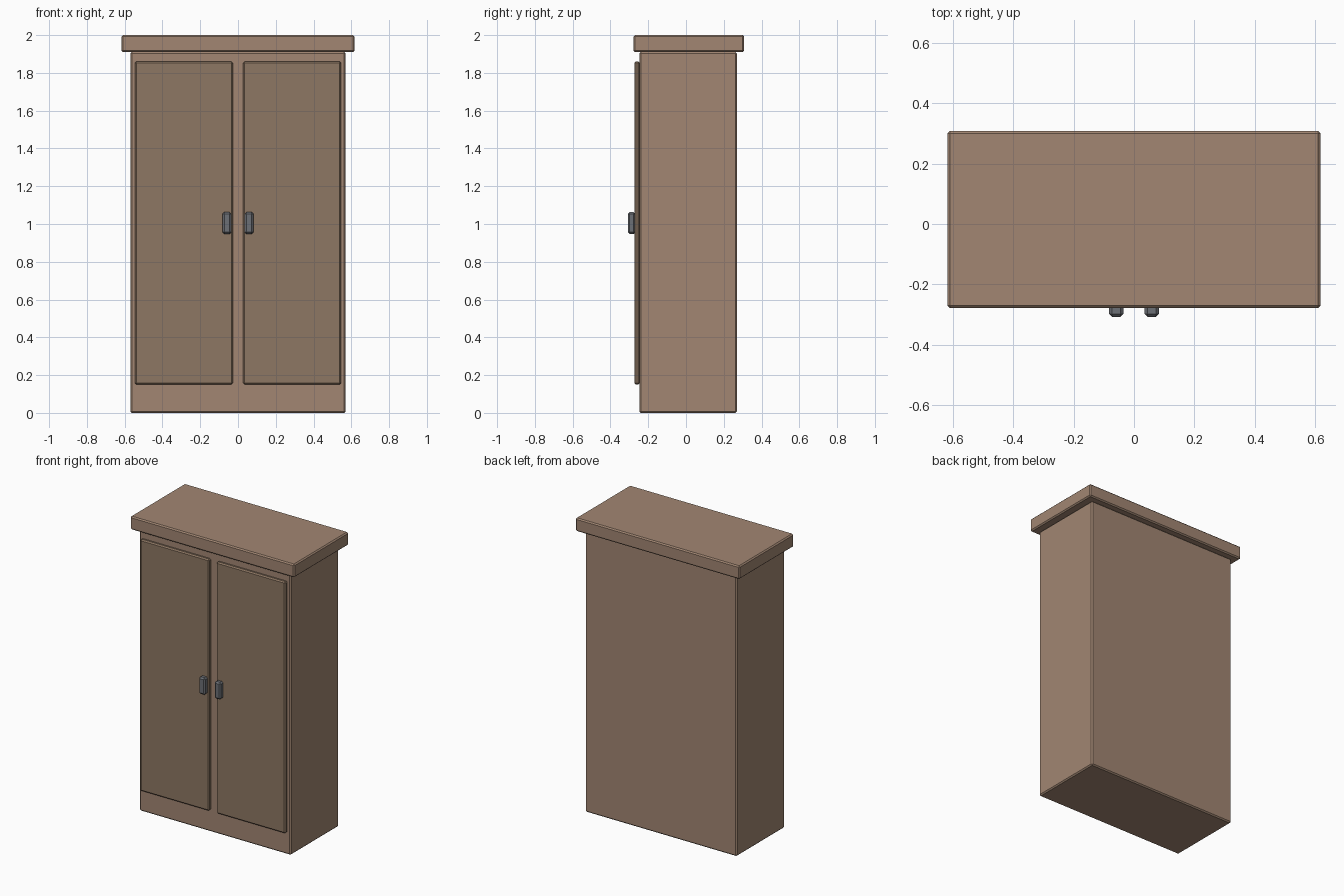
import bpy

if "Cube" in bpy.data.objects:
    bpy.data.objects.remove(bpy.data.objects["Cube"])


def make_material(name, color):
    mat = bpy.data.materials.new(name)
    mat.diffuse_color = (*color, 1.0)
    mat.use_nodes = True
    mat.node_tree.nodes["Principled BSDF"].inputs["Base Color"].default_value = mat.diffuse_color
    return mat


def box(name, xs, ys, zs, mat, bevel=0.008):
    """Chamfered box spanning the given ranges."""
    lo, hi = zip(xs, ys, zs)
    bpy.ops.mesh.primitive_cube_add(
        size=1, location=[(a + b) / 2 for a, b in zip(lo, hi)])
    obj = bpy.context.object
    obj.name = name
    obj.scale = [b - a for a, b in zip(lo, hi)]
    bpy.ops.object.transform_apply(location=False, rotation=False, scale=True)
    mod = obj.modifiers.new("Chamfer", 'BEVEL')
    mod.width = bevel
    mod.segments = 1
    obj.data.materials.append(mat)
    return obj


wood = make_material("wood", (0.36, 0.24, 0.17))
dark_wood = make_material("dark_wood", (0.27, 0.185, 0.125))
metal = make_material("metal", (0.15, 0.16, 0.18))

# Carcass and overhanging top
box("cabinet_body", (-0.57, 0.57), (-0.247, 0.27), (0.0, 1.91), wood)
box("cornice", (-0.617, 0.617), (-0.278, 0.308), (1.91, 2.0), wood)

# Paired doors and handles
for side, s in (("left", -1), ("right", 1)):
    box(f"{side}_door", sorted((s * 0.027, s * 0.546)), (-0.273, -0.245),
        (0.15, 1.86), dark_wood)
    box(f"{side}_handle", sorted((s * 0.035, s * 0.082)), (-0.308, -0.268),
        (0.947, 1.063), metal, 0.01)
